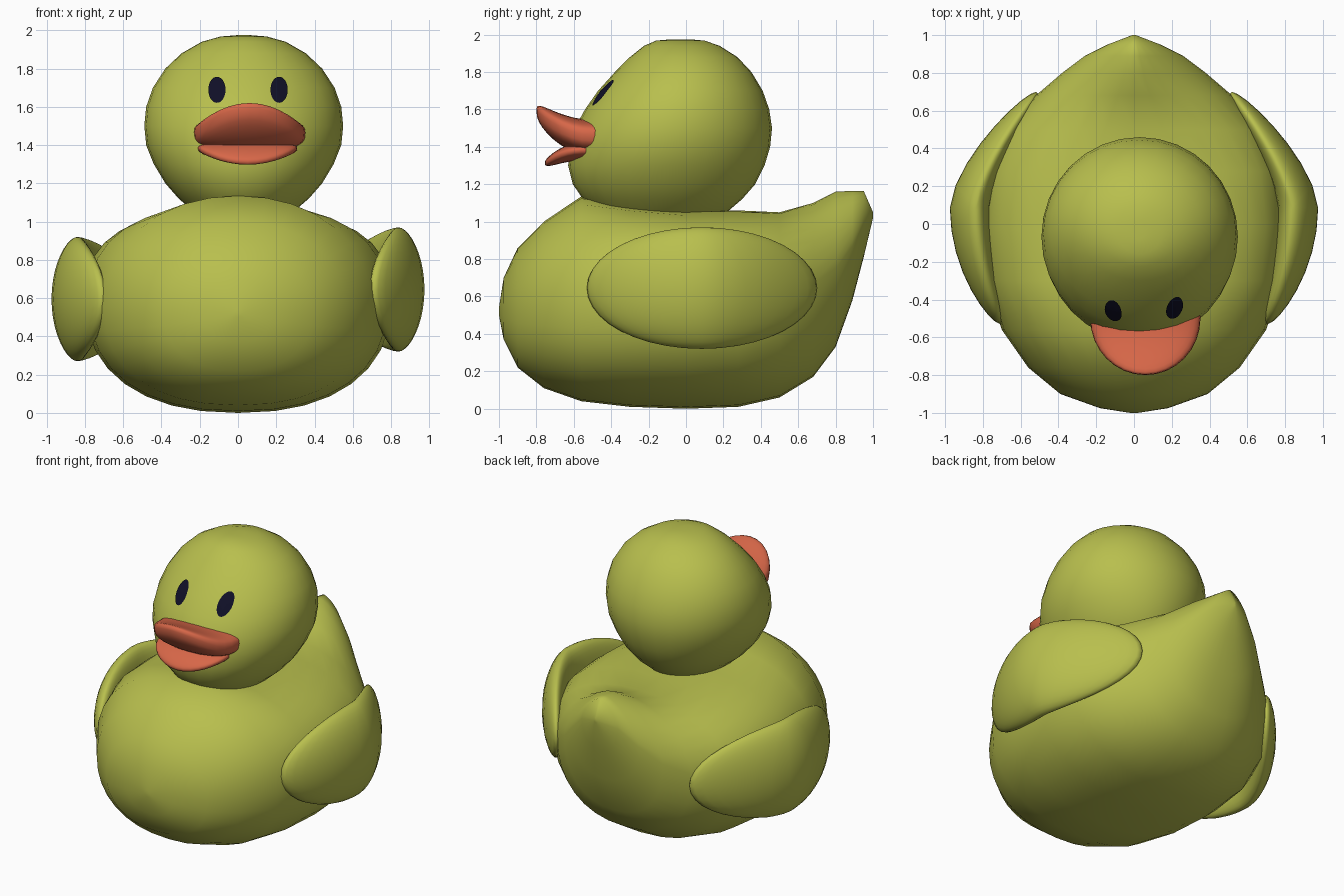
import bpy, bmesh, math
from mathutils import Vector
from mathutils.bvhtree import BVHTree

if "Cube" in bpy.data.objects:
    bpy.data.objects.remove(bpy.data.objects["Cube"])


def material(name, rgb):
    m = bpy.data.materials.new(name)
    m.diffuse_color = (*rgb, 1)
    m.use_nodes = True
    m.node_tree.nodes["Principled BSDF"].inputs["Base Color"].default_value = m.diffuse_color
    return m


GREEN = material("olive_yellow", (0.48, 0.52, 0.075))
ORANGE = material("coral_orange", (0.68, 0.135, 0.065))
BLACK = material("dark_navy", (0.005, 0.005, 0.02))


def finish(bm, name, mat):
    bmesh.ops.recalc_face_normals(bm, faces=bm.faces)
    for f in bm.faces:
        f.smooth = True
    me = bpy.data.meshes.new(name)
    bm.to_mesh(me)
    bm.free()
    me.materials.append(mat)
    ob = bpy.data.objects.new(name, me)
    bpy.context.collection.objects.link(ob)
    return ob


def spow(v, p):
    return math.copysign(abs(v) ** p, v)


def loft(name, rings, mat):
    """Skin a list of equal-length closed rings and cap both ends."""
    bm = bmesh.new()
    loops = [[bm.verts.new(p) for p in r] for r in rings]
    n = len(loops[0])
    for a, b in zip(loops, loops[1:]):
        for i in range(n):
            j = (i + 1) % n
            bm.faces.new((a[i], a[j], b[j], b[i]))
    bm.faces.new(loops[0])
    bm.faces.new(loops[-1])
    return finish(bm, name, mat)


def shaped_sphere(name, fn, mat):
    """Unit sphere bent into shape by a function of its coordinates."""
    bm = bmesh.new()
    bmesh.ops.create_uvsphere(bm, u_segments=32, v_segments=20, radius=1)
    for v in bm.verts:
        v.co = fn(*v.co)
    return finish(bm, name, mat)


N = 32
ANGLES = [2 * math.pi * i / N for i in range(N)]

# Body with tail: y, bottom, widest height, top, half width, upper roundness
STATIONS = [
    (-1.0, .50, .52, .54, .02, 2), (-.975, .37, .53, .70, .18, 2),
    (-.90, .22, .53, .86, .39, 2), (-.76, .11, .55, 1.0, .56, 2.1),
    (-.56, .04, .55, 1.135, .70, 2.1), (-.3, .01, .57, 1.09, .78, 2.5),
    (0, 0, .58, 1.06, .80, 2.7), (.28, .01, .60, 1.06, .77, 2.6),
    (.5, .06, .62, 1.05, .68, 2.2), (.68, .17, .67, 1.10, .52, 1.8),
    (.8, .33, .75, 1.16, .38, 1.6), (.89, .58, .87, 1.165, .26, 1.5),
    (.95, .81, .99, 1.165, .14, 1.5), (1.0, 1.02, 1.03, 1.05, .01, 2)]
rings = []
for y, bot, mid, top, w, n in STATIONS:
    ring = []
    for a in ANGLES:
        c, s = math.cos(a), math.sin(a)
        p = 2 / (n if s > 0 else 2.3)
        h = (top - mid) if s > 0 else (mid - bot)
        ring.append((w * spow(c, p), y, mid + h * spow(s, p)))
    rings.append(ring)
loft("body", rings, GREEN)

# Head with sloping face: z, front y, back y, half width
HEAD = [
    (1.02, -.44, .15, .22), (1.06, -.49, .23, .27), (1.12, -.55, .30, .34),
    (1.2, -.605, .37, .41), (1.3, -.63, .42, .47), (1.4, -.62, .45, .51),
    (1.5, -.595, .46, .52), (1.6, -.54, .445, .51), (1.7, -.47, .41, .475),
    (1.8, -.38, .35, .41), (1.88, -.30, .275, .325), (1.94, -.225, .18, .22),
    (1.968, -.16, .10, .12), (1.975, -.08, .02, .03)]
rings = []
for z, f, b, w in HEAD:
    cy, ry = (f + b) / 2, (b - f) / 2
    rings.append([(.03 + w * math.cos(a), cy + ry * math.sin(a), z) for a in ANGLES])
head = loft("head", rings, GREEN)

# Eyes: thin oval plates laid on the face
bm = bmesh.new()
bm.from_mesh(head.data)
tree = BVHTree.FromBMesh(bm)
bm.free()


def on_face(x, z):
    hit, normal, _, _ = tree.ray_cast(Vector((x, -2, z)), Vector((0, 1, 0)))
    return hit + Vector((0, -.8, .6)) * .007


for name, ex in (("right_eye", -.11), ("left_eye", .215)):
    bm = bmesh.new()
    centre = bm.verts.new(on_face(ex, 1.685))
    loops = []
    for r in (.5, 1):
        loops.append([bm.verts.new(on_face(ex + .045 * r * math.cos(a),
                                           1.685 + .068 * r * math.sin(a)))
                      for a in ANGLES])
    for i in range(N):
        j = (i + 1) % N
        bm.faces.new((centre, loops[0][i], loops[0][j]))
        bm.faces.new((loops[0][i], loops[1][i], loops[1][j], loops[0][j]))
    eye = finish(bm, name, BLACK)
    # make sure the plate faces forward
    if eye.data.polygons[0].normal.y > 0:
        eye.data.flip_normals()


# Bill: upper half curls up, lower half droops
def upper(x, y, z):
    d = max(0, -y)
    return (.06 + .292 * x, -.5 + .3 * y,
            1.465 + .13 * d * d + (.08 if z > 0 else .11) * spow(z, .65))


def lower(x, y, z):
    d = max(0, -y)
    return (.05 + .26 * x, -.56 + .195 * y,
            1.385 - .07 * d * d + (.035 if z > 0 else .06) * spow(z, .8))


shaped_sphere("upper_bill", upper, ORANGE)
shaped_sphere("lower_bill", lower, ORANGE)


# Wings: flattened ovals curved around the body
def wing(side, zc):
    def fn(x, y, z):
        Y = .085 + .615 * y
        d = Y - .09
        bend = .735 * d ** 1.5 if d > 0 else .42 * d * d
        return (side * (.868 - bend - .03 * z * z + .107 * x), Y, zc + .325 * z)
    return fn


shaped_sphere("left_wing", wing(1, .645), GREEN)
shaped_sphere("right_wing", wing(-1, .595), GREEN)
